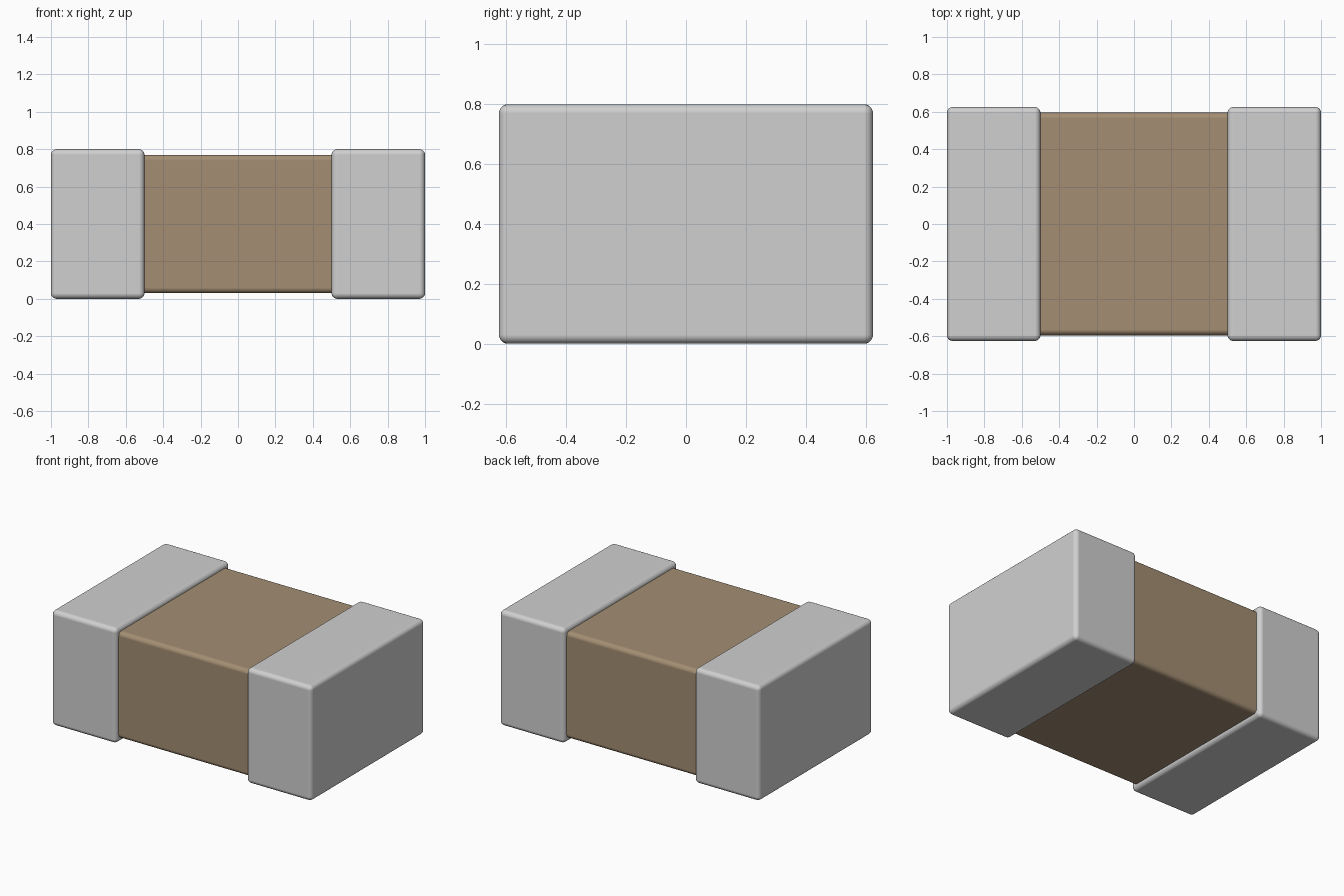
import bpy

cube = bpy.data.objects.get("Cube")
if cube:
    bpy.data.objects.remove(cube, do_unlink=True)


def make_material(name, rgb, metallic=0.0):
    mat = bpy.data.materials.new(name)
    mat.use_nodes = True
    mat.diffuse_color = (*rgb, 1)
    bsdf = next(n for n in mat.node_tree.nodes if n.type == 'BSDF_PRINCIPLED')
    bsdf.inputs["Base Color"].default_value = (*rgb, 1)
    bsdf.inputs["Roughness"].default_value = 0.5
    return mat


def rounded_box(name, center, size, radius, mat):
    """Box with rounded edges, smooth shaded with flat main faces."""
    bpy.ops.mesh.primitive_cube_add(size=1, location=center)
    obj = bpy.context.object
    obj.name = obj.data.name = name
    obj.scale = size
    bpy.ops.object.transform_apply(location=False, rotation=False, scale=True)
    obj.data.materials.append(mat)
    bevel = obj.modifiers.new("rounded_edges", 'BEVEL')
    bevel.width = radius
    bevel.segments = 5
    bevel.harden_normals = True
    bpy.ops.object.shade_smooth_by_angle()
    return obj


ceramic = make_material("tan ceramic", (0.37, 0.27, 0.17))
metal = make_material("light grey metal", (0.63, 0.63, 0.63))

# Ceramic block, tucked inside both end caps
rounded_box("ceramic_body", (0, 0, 0.4), (1.94, 1.19, 0.74), 0.03, ceramic)

# Metal end caps, slightly proud of the block
for side, name in ((1, "left_end_cap"), (-1, "right_end_cap")):
    rounded_box(name, (side * 0.75, 0, 0.4), (0.5, 1.25, 0.8), 0.03, metal)
